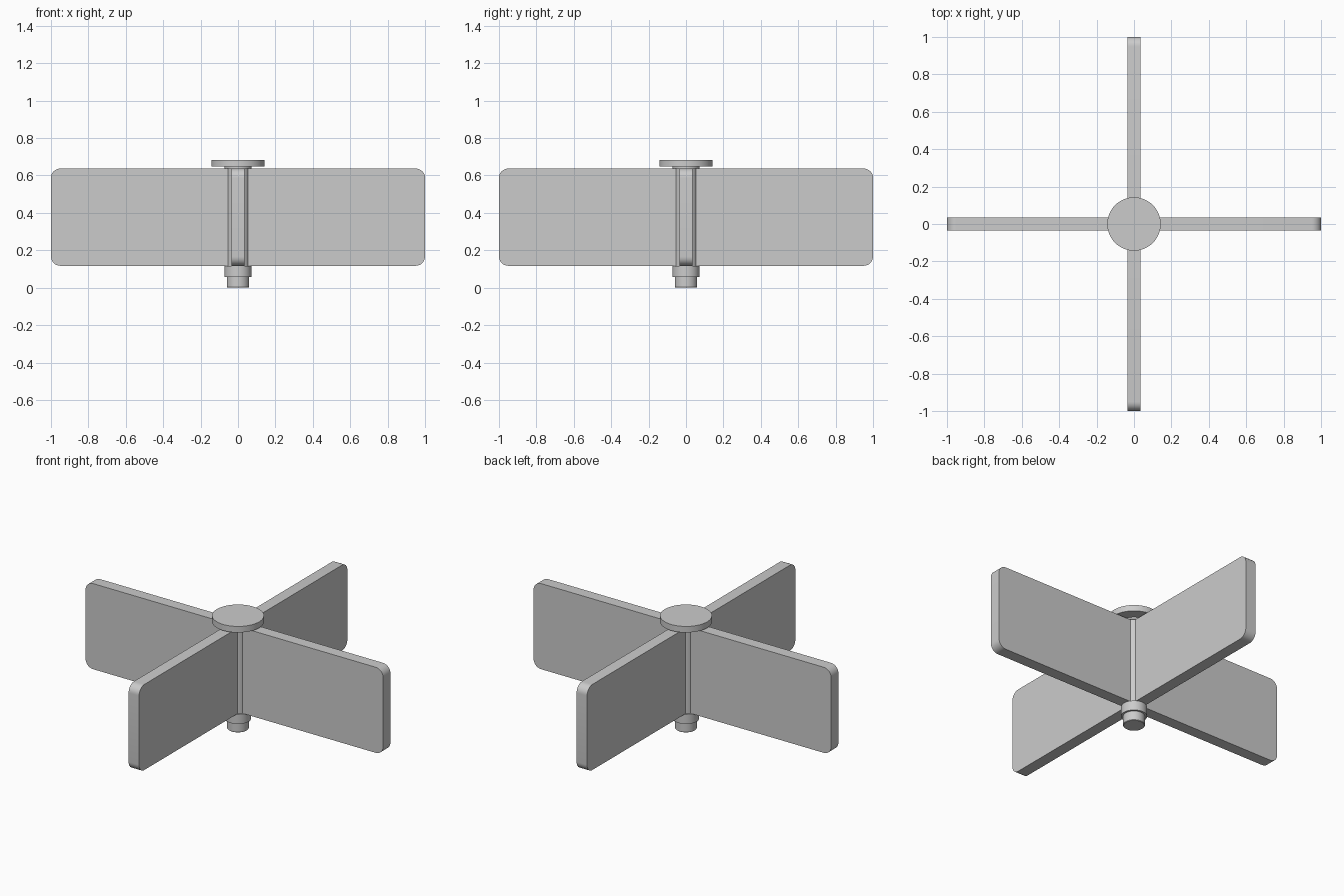
import bpy, bmesh, math
from mathutils import Matrix

if "Cube" in bpy.data.objects:
    bpy.data.objects.remove(bpy.data.objects["Cube"])

SEGMENTS = 48


def make_object(name, bm, angle=30):
    bmesh.ops.recalc_face_normals(bm, faces=bm.faces)
    mesh = bpy.data.meshes.new(name)
    bm.to_mesh(mesh)
    bm.free()
    obj = bpy.data.objects.new(name, mesh)
    bpy.context.collection.objects.link(obj)
    bpy.ops.object.select_all(action='DESELECT')
    obj.select_set(True)
    bpy.context.view_layer.objects.active = obj
    bpy.ops.object.shade_smooth_by_angle(angle=math.radians(angle))
    return obj


def lathe(name, profile):
    """Spin a (radius, z) profile around z into a closed solid."""
    bm = bmesh.new()
    rings = [[bm.verts.new((r * math.cos(2 * math.pi * i / SEGMENTS),
                            r * math.sin(2 * math.pi * i / SEGMENTS), z))
              for i in range(SEGMENTS)] for r, z in profile]
    for a, b in zip(rings, rings[1:]):
        for i in range(SEGMENTS):
            j = (i + 1) % SEGMENTS
            bm.faces.new((a[i], a[j], b[j], b[i]))
    bm.faces.new(rings[0])
    bm.faces.new(rings[-1])
    return make_object(name, bm)


def blade(name, angle, inner=0.04, outer=1.0, low=0.117, high=0.637,
          radius=0.05, half=0.035):
    """Flat paddle with two rounded outer corners, turned around z."""
    outline = [(inner, low)]
    for cz, start in ((low + radius, -90), (high - radius, 0)):
        for k in range(9):
            t = math.radians(start + 90 * k / 8)
            outline.append((outer - radius + radius * math.cos(t),
                            cz + radius * math.sin(t)))
    outline.append((inner, high))
    bm = bmesh.new()
    face = bm.faces.new([bm.verts.new((x, -half, z)) for x, z in outline])
    side = bmesh.ops.extrude_face_region(bm, geom=[face])
    verts = [v for v in side['geom'] if isinstance(v, bmesh.types.BMVert)]
    bmesh.ops.translate(bm, verts=verts, vec=(0, 2 * half, 0))
    bm.transform(Matrix.Rotation(angle, 4, 'Z'))
    return make_object(name, bm)


# Shaft: bottom peg, collar, post and neck ring
lathe("shaft", [(0.057, 0.0), (0.06, 0.003), (0.06, 0.058), (0.072, 0.058),
                (0.072, 0.117), (0.064, 0.117), (0.064, 0.637),
                (0.073, 0.637), (0.073, 0.648)])

# Cap disc on top
lathe("top_cap", [(0.143, 0.647), (0.143, 0.684)])

# Four paddles in a cross
for n in range(4):
    blade(f"paddle_{n + 1}", n * math.pi / 2)
